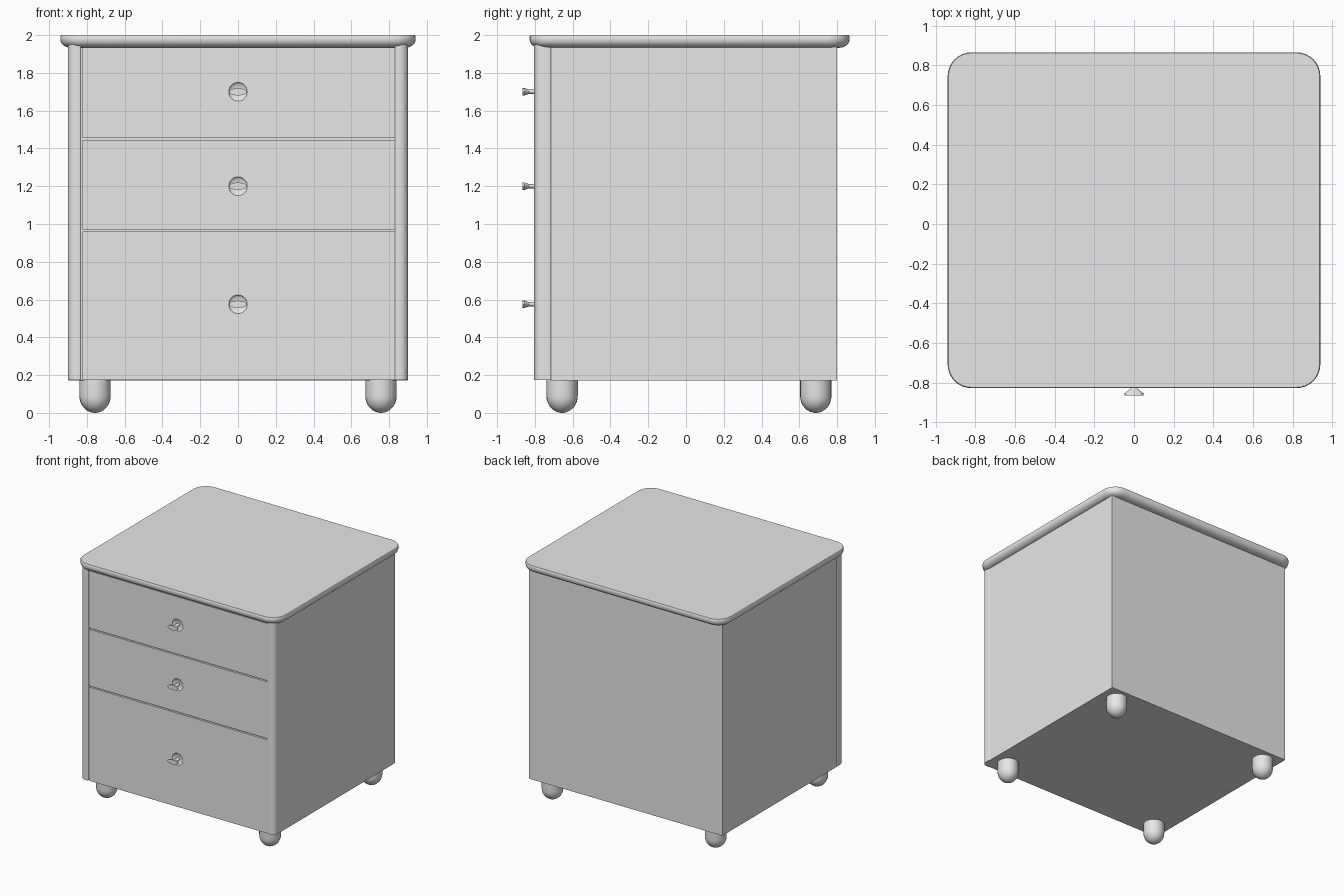
import bpy, bmesh, math
from mathutils import Matrix

if "Cube" in bpy.data.objects:
    bpy.data.objects.remove(bpy.data.objects["Cube"])

grey = bpy.data.materials.new("plain_grey")
grey.diffuse_color = (0.8, 0.8, 0.8, 1)
grey.use_nodes = True
grey.node_tree.nodes["Principled BSDF"].inputs["Base Color"].default_value = grey.diffuse_color


def finish(name, bm, smooth=True):
    bmesh.ops.recalc_face_normals(bm, faces=bm.faces)
    me = bpy.data.meshes.new(name)
    bm.to_mesh(me)
    bm.free()
    me.materials.append(grey)
    ob = bpy.data.objects.new(name, me)
    bpy.context.scene.collection.objects.link(ob)
    if smooth:
        bpy.ops.object.select_all(action='DESELECT')
        ob.select_set(True)
        bpy.context.view_layer.objects.active = ob
        bpy.ops.object.shade_smooth_by_angle(angle=math.radians(35))
    return ob


def box(name, x0, x1, y0, y1, z0, z1):
    bm = bmesh.new()
    bmesh.ops.create_cube(bm, size=1)
    for v in bm.verts:
        v.co = ((x0 + x1) / 2 + v.co.x * (x1 - x0),
                (y0 + y1) / 2 + v.co.y * (y1 - y0),
                (z0 + z1) / 2 + v.co.z * (z1 - z0))
    return finish(name, bm, False)


def loft(name, rings):
    """Skin a stack of equal-length closed rings and cap both ends."""
    bm = bmesh.new()
    rows = [[bm.verts.new(p) for p in r] for r in rings]
    n = len(rows[0])
    for a, b in zip(rows, rows[1:]):
        for i in range(n):
            bm.faces.new((a[i], a[(i + 1) % n], b[(i + 1) % n], b[i]))
    bm.faces.new(rows[0])
    bm.faces.new(rows[-1])
    return finish(name, bm)


def rounded_rect(x0, x1, y0, y1, radii, z, steps=8):
    """Ring with corner radii ordered: right-back, left-back, left-front, right-front."""
    pts = []
    corners = ((x1, y1, -1, -1), (x0, y1, 1, -1), (x0, y0, 1, 1), (x1, y0, -1, 1))
    for k, (cx, cy, sx, sy) in enumerate(corners):
        r = radii[k]
        for i in range(steps + 1):
            a = math.pi / 2 * (k + i / steps)
            pts.append((cx + sx * r + r * math.cos(a), cy + sy * r + r * math.sin(a), z))
    return pts


# Table top with rounded corners and a rounded underside edge
profile = [(0.055 * (1 - math.sin(a)), 1.977 - 0.044 * math.cos(a))
           for a in [math.pi / 2 * i / 6 for i in range(7)]]
profile += [(0, 1.993), (0.004, 2.0)]
loft("top_panel", [rounded_rect(-0.94 + d, 0.94 - d, -0.828 + d, 0.866 - d,
                                [0.12 - d] * 4, z) for d, z in profile])

# Carcass
box("carcass", -0.897, 0.897, -0.715, 0.80, 0.172, 1.94)

# Rounded front posts
for s, side in ((-1, "left"), (1, "right")):
    x0, x1 = sorted((s * 0.83, s * 0.9))
    radii = [0.012, 0.012, 0.045, 0.012] if s < 0 else [0.012, 0.012, 0.006, 0.045]
    loft(side + "_front_post",
         [rounded_rect(x0, x1, -0.805, -0.712, radii, z) for z in (0.175, 1.96)])

# Drawer fronts with a shallow dish behind each knob
drawers = (("top", 1.455, 1.935, 1.70), ("middle", 0.97, 1.445, 1.20),
           ("bottom", 0.175, 0.96, 0.575))
knob_profile = ((0.020, 0.022), (0.018, 0.030), (0.019, 0.040),
                (0.047, 0.062), (0.047, 0.074))
for name, z0, z1, kz in drawers:
    front = box(name + "_drawer_front", -0.822, 0.831, -0.80, -0.71, z0, z1)
    bm = bmesh.new()
    bmesh.ops.create_uvsphere(bm, u_segments=24, v_segments=12, radius=1,
                              matrix=Matrix.Translation((0, -0.802, kz))
                              @ Matrix.Diagonal((0.05, 0.018, 0.05, 1)))
    cutter = finish(name + "_dish_cutter", bm)
    cutter.hide_render = True
    cutter.hide_viewport = True
    mod = front.modifiers.new("dish", 'BOOLEAN')
    mod.operation = 'DIFFERENCE'
    mod.solver = 'EXACT'
    mod.object = cutter

    # Flared oval knob
    rings = []
    for w, d in ((0.012, -0.004),) + knob_profile:
        h = 0.011 + 0.2 * max(0, w - 0.02) * 1.5
        rings.append([(w * math.cos(2 * math.pi * i / 24), -0.792 - d,
                       kz + h * math.sin(2 * math.pi * i / 24)) for i in range(24)])
    loft(name + "_knob", rings)

# Dark recess behind the drawer gaps is closed by the carcass; bullet feet below
R = 0.083
for x, sx in ((-0.757, "left"), (0.757, "right")):
    for y, sy in ((-0.656, "front"), (0.687, "back")):
        prof = [(R * math.sin(a), 0.09 - 0.09 * math.cos(a))
                for a in [math.pi / 2 * i / 8 for i in range(1, 9)]]
        prof = [(0.004, 0.0)] + prof + [(R, 0.178)]
        loft(f"{sy}_{sx}_foot",
             [[(x + r * math.cos(2 * math.pi * i / 24), y + r * math.sin(2 * math.pi * i / 24), z)
               for i in range(24)] for r, z in prof])
